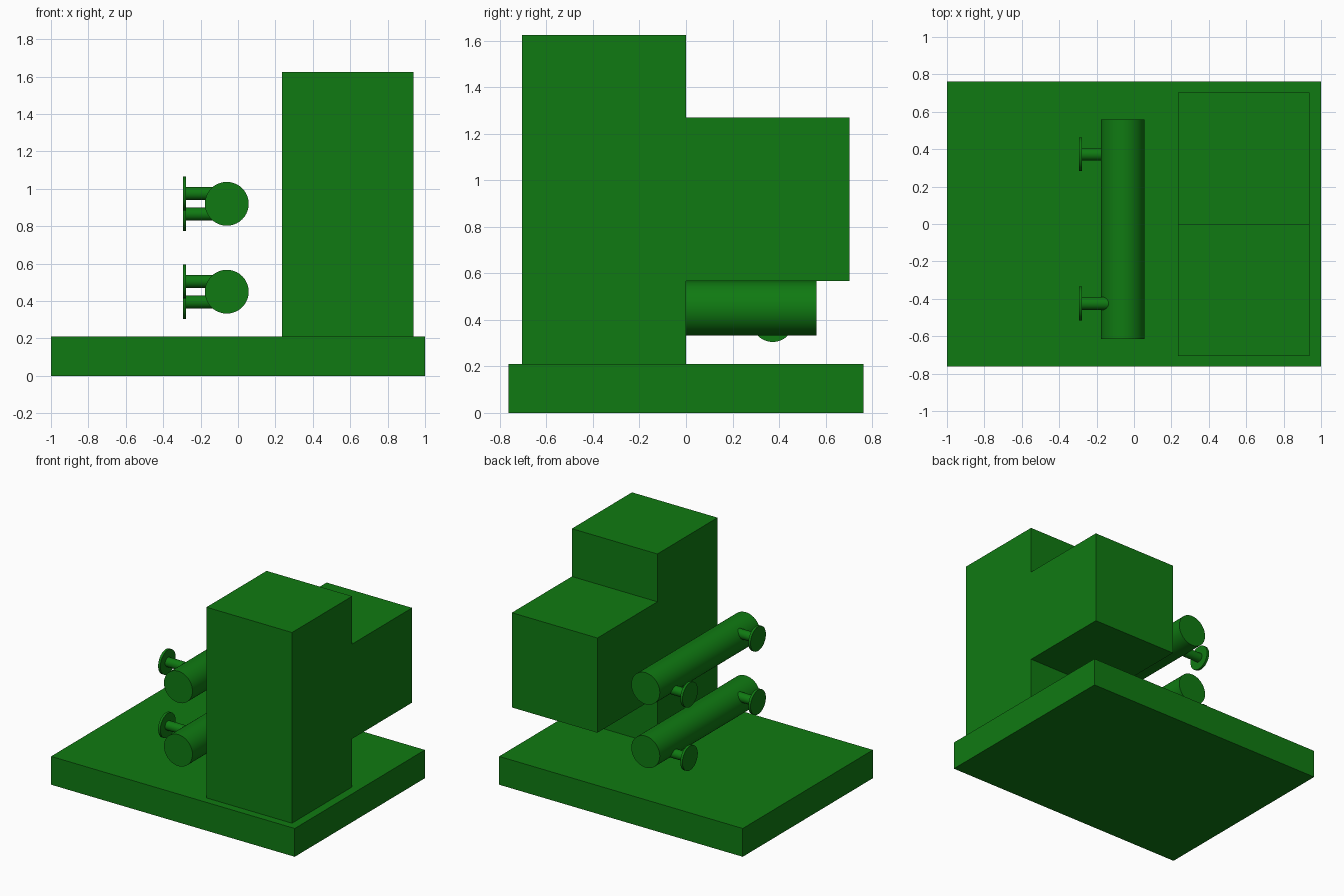
import bpy
import math

old = bpy.data.objects.get("Cube")
if old:
    bpy.data.objects.remove(old, do_unlink=True)

# Single green finish
green = bpy.data.materials.new("green")
green.use_nodes = True
colour = (0.005, 0.195, 0.006, 1)
green.diffuse_color = colour
green.node_tree.nodes["Principled BSDF"].inputs["Base Color"].default_value = colour


def finish(name):
    obj = bpy.context.object
    obj.name = name
    obj.data.materials.append(green)
    return obj


def box(name, low, high):
    centre = [(a + b) / 2 for a, b in zip(low, high)]
    bpy.ops.mesh.primitive_cube_add(size=1, location=centre)
    obj = finish(name)
    obj.scale = [b - a for a, b in zip(low, high)]
    bpy.ops.object.transform_apply(location=False, rotation=False, scale=True)


def rod(name, radius, start, end, axis):
    """Closed cylinder between two points along the x or y axis."""
    centre = [(a + b) / 2 for a, b in zip(start, end)]
    turn = (0, math.pi / 2, 0) if axis == "x" else (math.pi / 2, 0, 0)
    bpy.ops.mesh.primitive_cylinder_add(vertices=64, radius=radius,
                                        depth=math.dist(start, end),
                                        location=centre, rotation=turn)
    finish(name)
    bpy.ops.object.shade_smooth_by_angle(angle=math.radians(30))


# Base slab and stepped tower
BASE_TOP = 0.21
box("base", (-1, -0.763, 0), (1, 0.763, BASE_TOP))
box("tall_block", (0.235, -0.705, BASE_TOP), (0.937, 0, 1.625))
box("overhanging_block", (0.235, 0, 0.567), (0.937, 0.703, 1.27))

# Two horizontal barrels, each with a high front knob and a low rear knob
BARREL_X = -0.06
for level, z in (("lower", 0.45), ("upper", 0.92)):
    rod(f"{level}_barrel", 0.117, (BARREL_X, -0.615, z), (BARREL_X, 0.56, z), "y")
    for place, y, offset in (("front", -0.425, 0.055), ("rear", 0.373, -0.055)):
        h = z + offset
        rod(f"{level}_{place}_stem", 0.034, (-0.285, y, h), (BARREL_X, y, h), "x")
        rod(f"{level}_{place}_knob", 0.09, (-0.295, y, h), (-0.277, y, h), "x")
